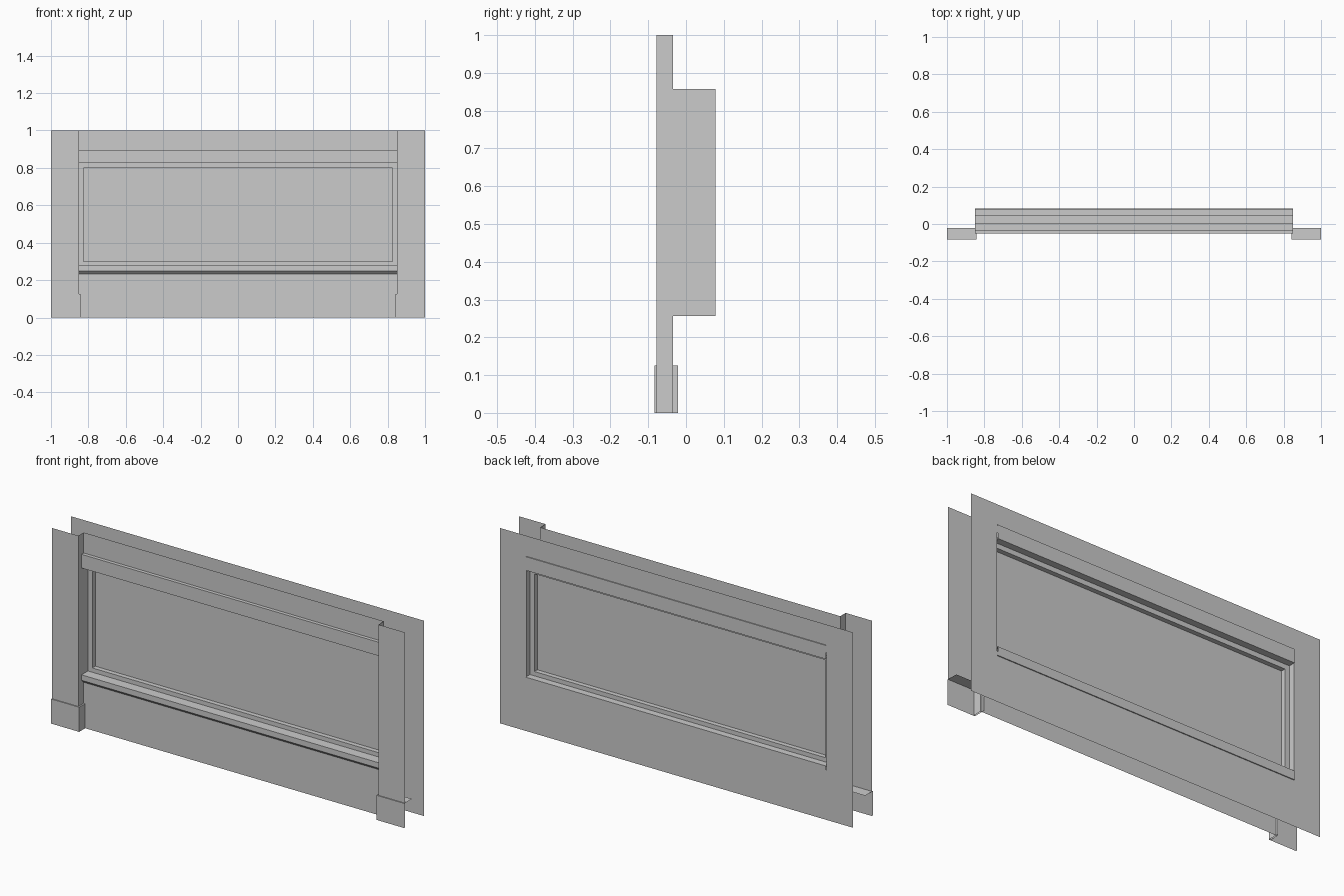
import bpy

if "Cube" in bpy.data.objects:
    bpy.data.objects.remove(bpy.data.objects["Cube"])


def mesh_object(name, verts, faces, mirror=False):
    me = bpy.data.meshes.new(name)
    me.from_pydata(verts, [], faces)
    ob = bpy.data.objects.new(name, me)
    bpy.context.collection.objects.link(ob)
    if mirror:
        ob.modifiers.new("Mirror", 'MIRROR').use_mirror_merge = False
    return ob


def strip(name, profile, x0, x1):
    """Open (y, z) profile swept along x."""
    n = len(profile)
    verts = [(x, y, z) for x in (x0, x1) for y, z in profile]
    return mesh_object(name, verts, [(i, i + 1, n + i + 1, n + i) for i in range(n - 1)])


def wall(name, rects, y, back=False):
    """Flat upright rectangles (x0, x1, z0, z1) facing -y, or +y if back."""
    verts, faces = [], []
    for x0, x1, z0, z1 in rects:
        b = len(verts)
        verts += [(x0, y, z0), (x1, y, z0), (x1, y, z1), (x0, y, z1)]
        f = (b, b + 1, b + 2, b + 3)
        faces.append(f[::-1] if back else f)
    return mesh_object(name, verts, faces)


FRONT, BACK = -0.034, 0.078      # wall faces
W = 0.85                         # half width of the opening
LO, HI = 0.256, 0.857            # hole in the walls

# Walls: front between the pilasters, back over the full module
wall("front_wall", [(-W, W, 0, LO), (-W, W, HI, 1)], FRONT)
wall("back_wall", [(-1, 1, 0, LO), (-1, 1, HI, 1),
                   (-1, -W, LO, HI), (W, 1, LO, HI)], BACK, back=True)

# Pilasters: front face and inner return, open ends for tiling
mesh_object("pilasters",
            [(W, FRONT, 0), (W, -0.078, 0), (1, -0.078, 0),
             (W, FRONT, 1), (W, -0.078, 1), (1, -0.078, 1)],
            [(0, 1, 4, 3), (1, 2, 5, 4)], mirror=True)

# Pilaster bases: front, inner return and top
h, xi, yf, yb = 0.126, 0.842, -0.083, -0.021
mesh_object("pilaster_bases",
            [(xi, yb, 0), (xi, yf, 0), (1, yf, 0),
             (xi, yb, h), (xi, yf, h), (1, yf, h), (1, yb, h)],
            [(0, 1, 4, 3), (1, 2, 5, 4), (3, 4, 5, 6)], mirror=True)

# Header trim and sill wrap the opening from front to back
strip("header_trim", [(BACK, 0.895), (0.083, 0.895), (0.083, 0.825),
                      (-0.052, 0.825), (-0.052, 0.895), (FRONT, 0.895)], -W, W)
strip("window_sill", [(FRONT, 0.233), (-0.052, 0.25), (-0.052, 0.278),
                      (0.083, 0.278), (0.083, 0.233), (BACK, 0.233)], -W, W)

# Side jambs between the two walls
mesh_object("jambs", [(W, FRONT, LO), (W, BACK, LO), (W, BACK, HI), (W, FRONT, HI)],
            [(0, 3, 2, 1)], mirror=True)

# Window frame: rectangular ring
outer = [(-W, LO), (W, LO), (W, HI), (-W, HI)]
inner = [(-0.825, 0.3), (0.825, 0.3), (0.825, 0.8), (-0.825, 0.8)]
verts = [(x, y, z) for y in (0.0, 0.048) for ring in (outer, inner) for x, z in ring]
faces = []
for i in range(4):
    j = (i + 1) % 4
    faces += [(i, j, j + 4, i + 4), (i + 8, i + 12, j + 12, j + 8),
              (i, i + 8, j + 8, j), (i + 4, j + 4, j + 12, i + 12)]
mesh_object("window_frame", verts, faces)

# Seven glass panes side by side
pw = 1.65 / 7
wall("glass_panes", [(-0.825 + i * pw, -0.825 + (i + 1) * pw, 0.3, 0.8)
                     for i in range(7)], 0.024)
